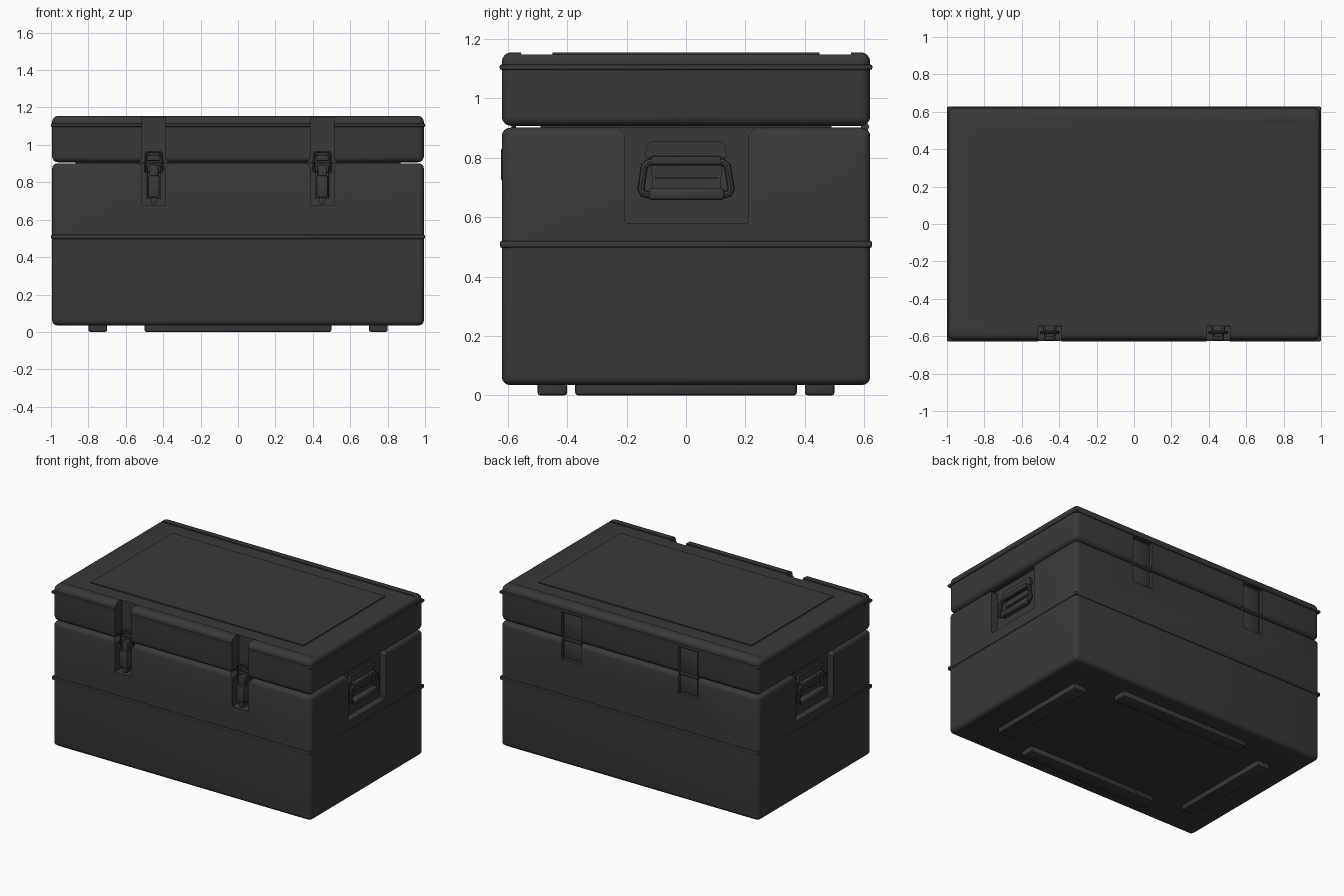
import bpy, bmesh, math
from mathutils import Matrix, Vector

if "Cube" in bpy.data.objects:
    bpy.data.objects.remove(bpy.data.objects["Cube"])

mat = bpy.data.materials.new("dark_plastic")
mat.diffuse_color = (0.04, 0.04, 0.04, 1)
mat.use_nodes = True
mat.node_tree.nodes["Principled BSDF"].inputs["Base Color"].default_value = mat.diffuse_color


def finish(name, bm):
    bmesh.ops.recalc_face_normals(bm, faces=bm.faces)
    me = bpy.data.meshes.new(name)
    bm.to_mesh(me)
    bm.free()
    me.materials.append(mat)
    ob = bpy.data.objects.new(name, me)
    bpy.context.collection.objects.link(ob)
    return ob


def box(name, lo, hi, r=0.0, seg=2):
    bm = bmesh.new()
    lo, hi = Vector(lo), Vector(hi)
    m = Matrix.Translation((lo + hi) / 2) @ Matrix.Diagonal((*(hi - lo), 1))
    bmesh.ops.create_cube(bm, size=1, matrix=m)
    if r:
        bmesh.ops.bevel(bm, geom=bm.edges[:], offset=r, segments=seg, profile=0.5, affect='EDGES')
    return finish(name, bm)


def prism(name, pts, a, b, axis):
    """Profile of (u, z) points extruded from a to b along x or y."""
    bm = bmesh.new()
    place = (lambda u, z, d: (d, u, z)) if axis == 'x' else (lambda u, z, d: (u, d, z))
    f = bm.faces.new([bm.verts.new(place(u, z, a)) for u, z in pts])
    ext = bmesh.ops.extrude_face_region(bm, geom=[f])
    step = Vector(place(0, 0, b - a))
    bmesh.ops.translate(bm, vec=step, verts=[v for v in ext['geom'] if isinstance(v, bmesh.types.BMVert)])
    return finish(name, bm)


def tube(name, pts, r, cyclic=False):
    cu = bpy.data.curves.new(name, 'CURVE')
    cu.dimensions = '3D'
    cu.bevel_depth, cu.bevel_resolution, cu.use_fill_caps = r, 2, True
    sp = cu.splines.new('POLY')
    sp.points.add(len(pts) - 1)
    for p, co in zip(sp.points, pts):
        p.co = (*co, 1)
    sp.use_cyclic_u = cyclic
    tmp = bpy.data.objects.new(name + "_path", cu)
    bpy.context.collection.objects.link(tmp)
    bm = bmesh.new()
    bm.from_mesh(tmp.to_mesh())
    bpy.data.objects.remove(tmp)
    return finish(name, bm)


def combine(ob, other, op='DIFFERENCE'):
    mod = ob.modifiers.new("cut", 'BOOLEAN')
    mod.object, mod.operation, mod.solver = other, op, 'EXACT'
    bpy.context.view_layer.objects.active = ob
    bpy.ops.object.modifier_apply(modifier=mod.name)
    bpy.data.objects.remove(other)


# main shells with belt rib and lid rim
body = box("case_body", (-.994, -.62, .035), (.994, .62, .901), .028, 4)
combine(body, box("belt", (-.999, -.626, .497), (.999, .626, .52), .006), 'UNION')
lid = box("case_lid", (-.994, -.62, .907), (.994, .62, 1.155), .032, 4)
combine(lid, box("rim", (-1, -.627, 1.096), (1, .627, 1.114), .006), 'UNION')
box("seam_gasket", (-.87, -.49, .87), (.87, .49, .94))

# shallow channel around the raised top panel
for s in (-1, 1):
    ya, yb = sorted((s * .449, s * .556))
    combine(lid, box("cutter", (-1.1, ya, 1.148), (1.1, yb, 1.3)))
    xa, xb = sorted((s * .82, s * 1.1))
    combine(lid, box("cutter", (xa, -.5, 1.148), (xb, .5, 1.3)))

# latch recesses, hinge recesses and handle recesses
for s in (-1, 1):
    c, w = s * .45, .062
    combine(body, prism("cutter", [(c - w, .677), (c + w, .677), (c + w, .875), (c + w + .022, .902),
                                   (c + w + .022, 1), (c - w - .022, 1), (c - w - .022, .902),
                                   (c - w, .875)], -.8, -.55, 'y'))
    combine(lid, prism("cutter", [(c - w - .016, .8), (c + w + .016, .8), (c + w + .016, .907),
                                  (c + w, .928), (c + w, 1.3), (c - w, 1.3), (c - w, .928),
                                  (c - w - .016, .907)], -.8, -.545, 'y'))
    h = .075
    combine(body, box("cutter", (c - h, .598, .765), (c + h, .8, 1)))
    combine(lid, box("cutter", (c - h, .598, .8), (c + h, .8, 1.092)))
    xa, xb = sorted((s * .945, s * 1.2))
    combine(body, prism("cutter", [(-.205, .585), (-.198, .578), (.203, .578), (.21, .585),
                                   (.21, .875), (.232, .902), (.232, 1), (-.227, 1), (-.227, .902),
                                   (-.205, .875)], xa, xb, 'x'))

for s, side in ((-1, "left"), (1, "right")):
    c = s * .45

    # front latch: base plate, lever, pull tip, wire loop and lid keeper
    box(f"latch_base_{side}", (c - .036, -.57, .71), (c + .036, -.545, .89), .005)
    box(f"latch_lever_{side}", (c - .03, -.622, .72), (c + .03, -.565, .835), .008)
    box(f"latch_arm_{side}", (c - .024, -.605, .82), (c + .024, -.565, .895), .006)
    prism(f"latch_tip_{side}", [(c - .018, .722), (c - .012, .683), (c + .012, .683), (c + .018, .722)],
          -.605, -.565, 'y')
    loop = [(-.047, .87), (-.04, .855), (.04, .855), (.047, .87), (.042, .952), (.034, .962),
            (-.034, .962), (-.042, .952)]
    tube(f"latch_loop_{side}", [(c + u, -.58, z) for u, z in loop], .007, True)
    box(f"latch_keeper_{side}", (c - .034, -.575, .915), (c + .034, -.535, .945), .005)
    box(f"latch_hook_{side}", (c - .026, -.588, .94), (c + .026, -.535, .958), .005)

    # rear hinge: two leaves and a knuckle in the seam
    box(f"hinge_lower_leaf_{side}", (c - .065, .59, .775), (c + .065, .606, .895), .003)
    box(f"hinge_upper_leaf_{side}", (c - .065, .59, .915), (c + .065, .606, 1.083), .003)
    tube(f"hinge_knuckle_{side}", [(c - .072, .603, .904), (c + .072, .603, .904)], .014)

    # end handle: backing plate, hinge bracket, bail and grip
    def X(a, b):
        return sorted((s * a, s * b))
    xa, xb = X(.935, .96)
    prism(f"handle_bracket_{side}", [(-.138, .8), (.138, .8), (.132, .842), (.12, .855),
                                     (-.12, .855), (-.132, .842)], xa, xb, 'x')
    xa, xb = X(.935, .955)
    prism(f"handle_plate_{side}", [(-.112, .68), (.115, .68), (.122, .79), (-.118, .79)], xa, xb, 'x')
    xa, xb = X(.95, .962)
    box(f"handle_plate_rib_{side}", (xa, -.105, .728), (xb, .108, .736))
    bail = [(-.125, .785), (-.14, .772), (-.152, .695), (-.145, .68), (-.125, .675),
            (.125, .675), (.145, .68), (.152, .695), (.14, .772), (.125, .785)]
    tube(f"handle_bail_{side}", [(s * .972, u, z) for u, z in bail], .0125, True)
    xa, xb = X(.95, .993)
    box(f"handle_grip_{side}", (xa, -.125, .657), (xb, .129, .698), .012, 3)
    xa, xb = X(.94, .985)
    box(f"handle_pivot_{side}", (xa, -.118, .776), (xb, .118, .806), .008)

    # bottom skids
    ya, yb = sorted((s * .4, s * .5))
    box(f"long_foot_{side}", (-.5, ya, .003), (.5, yb, .06), .01)
    xa, xb = X(.7, .8)
    box(f"short_foot_{side}", (xa, -.373, .003), (xb, .373, .06), .01)

# centre exactly on the ground and smooth the rounded edges
bpy.ops.object.select_all(action='DESELECT')
for ob in bpy.context.scene.objects:
    if "foot" in ob.name:
        ob.location.z -= .003
    ob.select_set(True)
bpy.context.view_layer.objects.active = body
bpy.ops.object.shade_smooth_by_angle(angle=math.radians(35))
